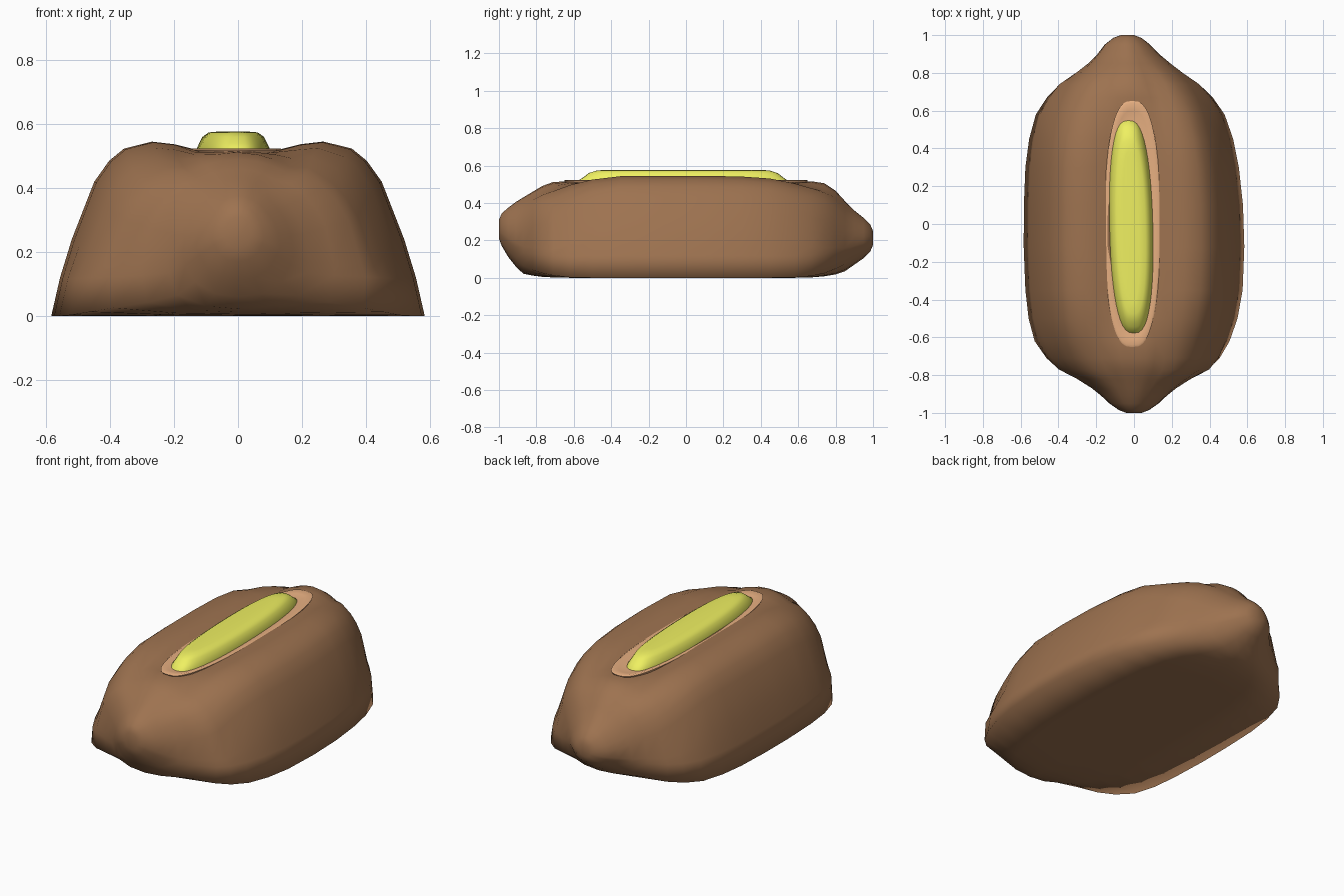
import bpy, bmesh, math

if "Cube" in bpy.data.objects:
    bpy.data.objects.remove(bpy.data.objects["Cube"])


def material(name, rgb):
    m = bpy.data.materials.new(name)
    m.diffuse_color = (*rgb, 1)
    m.use_nodes = True
    m.node_tree.nodes["Principled BSDF"].inputs["Base Color"].default_value = m.diffuse_color
    return m


def loft(name, rings, mat, angle=50):
    """Skin closed rings of equal length and cap both ends."""
    bm = bmesh.new()
    vs = [[bm.verts.new(p) for p in r] for r in rings]
    n = len(rings[0])
    for a, b in zip(vs, vs[1:]):
        for i in range(n):
            j = (i + 1) % n
            bm.faces.new((a[i], a[j], b[j], b[i]))
    bm.faces.new(vs[0])
    bm.faces.new(vs[-1])
    bmesh.ops.recalc_face_normals(bm, faces=bm.faces)
    me = bpy.data.meshes.new(name)
    bm.to_mesh(me)
    bm.free()
    me.materials.append(mat)
    ob = bpy.data.objects.new(name, me)
    bpy.context.collection.objects.link(ob)
    bpy.ops.object.select_all(action='DESELECT')
    ob.select_set(True)
    bpy.context.view_layer.objects.active = ob
    bpy.ops.object.shade_smooth_by_angle(angle=math.radians(angle))
    return ob


def mirrored(half):
    """Full ring from a right half running bottom centre to top centre."""
    return half + [(-x, z) for x, z in half[-2:0:-1]]


crust = material("crust", (0.34, 0.17, 0.08))
crumb = material("crumb", (0.80, 0.43, 0.22))
yellow = material("yellow", (0.86, 0.87, 0.12))

# Bun: grooved body section blending to a rounded nub section at each end
body = mirrored([(0, 0), (.5, 0), (1, 0), (.953, .22), (.89, .44), (.77, .77),
                 (.69, .89), (.61, .96), (.46, 1), (.34, .985), (.24, .958), (.14, .937), (0, .935)])
nub = mirrored([(0, 0), (.4, .03), (.75, .15), (.93, .3), (1, .45), (.97, .62),
                (.87, .75), (.73, .85), (.57, .92), (.41, .965), (.25, .99), (.14, 1), (0, 1)])
# y, half width, bottom z, top z, nub blend, centre x
stations = [
    (-1.0, .04, .21, .31, 1, 0), (-.985, .08, .17, .345, 1, 0),
    (-.95, .13, .11, .375, 1, 0), (-.91, .175, .06, .405, .9, 0),
    (-.87, .23, .022, .43, .7, 0), (-.82, .32, .012, .46, .45, 0),
    (-.77, .42, .005, .49, .28, 0), (-.71, .475, .002, .512, .14, -.005),
    (-.62, .52, 0, .527, .03, -.01), (-.5, .553, 0, .537, 0, -.005),
    (-.35, .575, 0, .543, 0, 0), (-.12, .584, 0, .545, 0, 0),
    (.1, .58, 0, .545, 0, -.003), (.3, .565, 0, .541, 0, -.01),
    (.45, .54, 0, .535, 0, -.015), (.58, .502, 0, .529, .02, -.02),
    (.67, .45, .002, .52, .1, -.022), (.74, .39, .008, .505, .22, -.025),
    (.8, .3, .018, .465, .45, -.025), (.85, .225, .035, .41, .7, -.025),
    (.9, .165, .07, .36, .9, -.03), (.95, .12, .105, .32, 1, -.035),
    (.985, .075, .14, .285, 1, -.035), (1.0, .035, .175, .25, 1, -.035)]
rings = []
for y, w, zb, zt, t, cx in stations:
    fill = min(1, max(t, (abs(y) - .45) / .25))     # groove closes before the ends
    # shoulders slope down towards the ends
    drop = .075 * max(0, 1 - abs(abs(y) - .72) / .3)
    ring = []
    for a, b in zip(body, nub):
        tz = fill if abs(a[0]) < .4 and a[1] > .5 else t
        z = zb + (zt - zb) * (a[1] * (1 - tz) + b[1] * tz)
        if a[1] > .3:
            z -= drop * min(1, abs(a[0]) / .65) ** 1.5
        ring.append((cx + w * (a[0] * (1 - t) + b[0] * t), y, z))
    rings.append(ring)
loft("bun", rings, crust, 180)


def long_oval(hw, hl, z, cx=0, cy=0, n=48, bend=0):
    """Long rounded outline in plan, optionally leaning sideways along y."""
    pts = []
    for i in range(n):
        a = 2 * math.pi * i / n
        c, s = math.cos(a), math.sin(a)
        x = hw * math.copysign(abs(c) ** .72, c)
        y = hl * math.copysign(abs(s) ** .9, s)
        pts.append((cx + x + bend * y, cy + y, z))
    return pts


# Pale cut lining the groove: slightly dished strip
loft("cut_lining", [long_oval(hw, hl, z, -.008) for hw, hl, z in
     [(.135, .64, .5), (.148, .652, .519), (.14, .64, .524), (.115, .6, .517), (.09, .55, .514)]], crumb)

# Yellow filling strip with a flattened top
loft("filling", [long_oval(hw, hl, z, -.015, -.015, bend=-.025) for hw, hl, z in
     [(.115, .565, .505), (.115, .562, .518), (.105, .53, .54), (.095, .505, .56),
      (.075, .46, .574), (.04, .4, .577)]], yellow)
